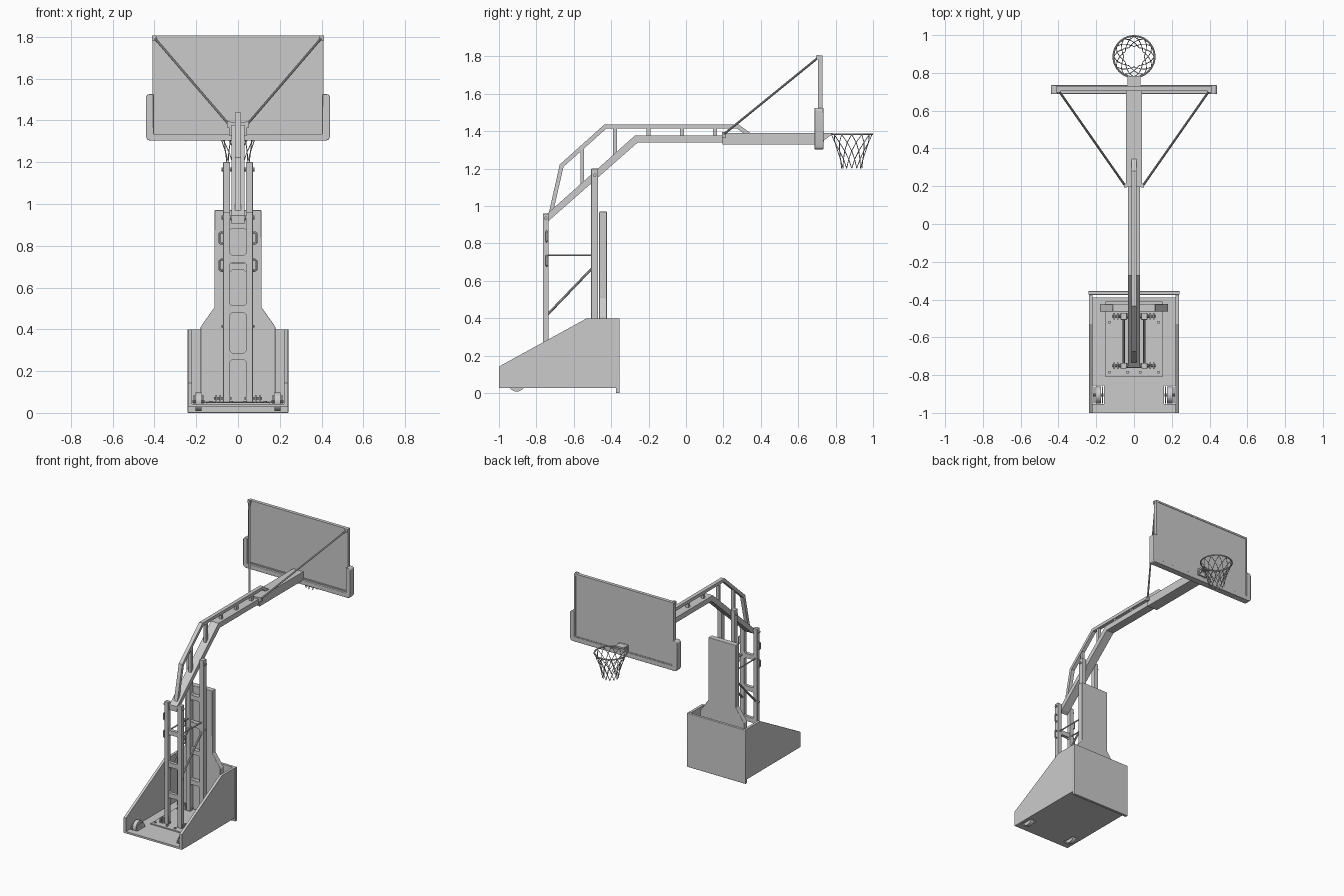
import bpy, bmesh, math
from mathutils import Vector

if "Cube" in bpy.data.objects:
    bpy.data.objects.remove(bpy.data.objects["Cube"])


def link(name, mesh):
    ob = bpy.data.objects.new(name, mesh)
    bpy.context.collection.objects.link(ob)
    return ob


def smooth(ob):
    bpy.ops.object.select_all(action='DESELECT')
    bpy.context.view_layer.objects.active = ob
    ob.select_set(True)
    bpy.ops.object.shade_smooth_by_angle(angle=math.radians(35))


def prism(name, profile, a, b, axis='x', bevel=0):
    """Extrude a 2D profile (yz for axis x, xz for axis y) from a to b."""
    bm = bmesh.new()
    place = (lambda p, t: (t, p[0], p[1])) if axis == 'x' else (lambda p, t: (p[0], t, p[1]))
    face = bm.faces.new([bm.verts.new(place(p, a)) for p in profile])
    ext = bmesh.ops.extrude_face_region(bm, geom=[face])
    shift = Vector((b - a, 0, 0)) if axis == 'x' else Vector((0, b - a, 0))
    bmesh.ops.translate(bm, vec=shift, verts=[v for v in ext['geom'] if isinstance(v, bmesh.types.BMVert)])
    bmesh.ops.recalc_face_normals(bm, faces=bm.faces)
    mesh = bpy.data.meshes.new(name)
    bm.to_mesh(mesh)
    bm.free()
    ob = link(name, mesh)
    if bevel:
        mod = ob.modifiers.new('bevel', 'BEVEL')
        mod.width, mod.segments, mod.limit_method = bevel, 3, 'ANGLE'
        smooth(ob)
    return ob


def box(name, x0, x1, y0, y1, z0, z1, bevel=0):
    return prism(name, [(y0, z0), (y1, z0), (y1, z1), (y0, z1)], x0, x1, 'x', bevel)


def tubes(name, paths, r, cyclic=False, res=3):
    """Round bars along polylines, joined into one mesh."""
    cu = bpy.data.curves.new(name, 'CURVE')
    cu.dimensions, cu.bevel_depth, cu.bevel_resolution, cu.use_fill_caps = '3D', r, res, True
    for path in paths:
        sp = cu.splines.new('POLY')
        sp.points.add(len(path) - 1)
        for pt, co in zip(sp.points, path):
            pt.co = (*co, 1)
        sp.use_cyclic_u = cyclic
    tmp = link(name + '_curve', cu)
    dg = bpy.context.evaluated_depsgraph_get()
    mesh = bpy.data.meshes.new_from_object(tmp.evaluated_get(dg))
    bpy.data.objects.remove(tmp)
    ob = link(name, mesh)
    smooth(ob)
    return ob


def bar(name, p, q, r, res=3):
    return tubes(name, [[p, q]], r, False, res)


# Base: floor (with wheel slots), side panels, front wall
box('floor', -0.16, 0.16, -1, -0.39, 0.028, 0.042)
side = [(-1, 0.028), (-0.375, 0.028), (-0.375, 0.4), (-0.53, 0.4), (-1, 0.142)]
for s in (-1, 1):
    box('floor_side_rear', s * 0.16, s * 0.222, -0.855, -0.39, 0.028, 0.042)
    box('floor_side_front', s * 0.16, s * 0.222, -1, -0.953, 0.028, 0.042)
    prism('side_panel', side, s * 0.22, s * 0.239)
box('front_wall', -0.241, 0.241, -0.375, -0.355, 0.0, 0.4, 0.003)

# Floor plate and bolts
box('floor_plate', -0.15, 0.15, -0.81, -0.41, 0.042, 0.05)
for x, y in [(0.13, -0.785), (0.033, -0.785), (0.13, -0.52)]:
    for s in (-1, 1):
        bar('floor_bolt', (s * x, y, 0.045), (s * x, y, 0.058), 0.008)

# Wheels with brackets
for s in (-1, 1):
    cx, cy, cz = s * 0.189, -0.905, 0.06
    bar('wheel', (cx - 0.014, cy, cz), (cx + 0.014, cy, cz), 0.045, 8).location.z = -0.007
    bar('wheel_axle', (cx - 0.028, cy, 0.055), (cx + 0.028, cy, 0.055), 0.008)
    for t in (-1, 1):
        arch = [(cy + 0.045 * math.cos(a), 0.05 + 0.035 * math.sin(a))
                for a in [math.pi * i / 8 for i in range(9)]]
        prism('wheel_bracket', [(cy - 0.045, 0.03), (cy + 0.045, 0.03)] + arch,
              cx + t * 0.02, cx + t * 0.025)

# Two ladder frames with gusseted rungs
ladders = [('rear', -0.765, -0.735, 0.96, (0.27, 0.497, 0.737)),
           ('front', -0.507, -0.47, 1.2, (0.27, 0.497, 0.70, 0.9))]
for label, y0, y1, top, rungs in ladders:
    for s in (-1, 1):
        box(label + '_post', s * 0.038, s * 0.071, y0, y1, 0.05, top, 0.003)
        ym = (y0 + y1) / 2
        # Foot hinge
        for x in (0.085, 0.104):
            box(label + '_foot_lug', s * (x - 0.004), s * (x + 0.004), ym - 0.018, ym + 0.018, 0.05, 0.085)
        bar(label + '_foot_pin', (s * 0.03, ym, 0.07), (s * 0.115, ym, 0.07), 0.007)
    for z in rungs:
        h, g, w = 0.017, 0.01, 0.039
        prism(label + '_rung', [(-w, z - h - g), (-w + g, z - h), (w - g, z - h), (w, z - h - g),
                                (w, z + h + g), (w - g, z + h), (-w + g, z + h), (-w, z + h + g)],
              y0 + 0.003, y1 - 0.003, 'y')

# Pivot bolts, cross rods, diagonal braces and grab handles
for y, z in [(-0.75, 0.935), (-0.488, 1.165)]:
    bar('pivot_bolt', (-0.08, y, z), (0.08, y, z), 0.009)
for s in (-1, 1):
    bar('cross_rod', (s * 0.054, -0.74, 0.737), (s * 0.054, -0.5, 0.737), 0.005)
    bar('diagonal_brace', (s * 0.054, -0.745, 0.415), (s * 0.054, -0.49, 0.68), 0.007)
    for y, z in [(-0.75, 0.415), (-0.488, 0.68)]:
        bar('brace_bolt', (s * 0.045, y, z), (s * 0.078, y, z), 0.007)
    for z in (0.81, 0.68):
        tubes('grab_handle', [[(s * 0.065, -0.745, z), (s * 0.082, -0.745, z), (s * 0.088, -0.745, z + 0.006),
                               (s * 0.088, -0.745, z + 0.048), (s * 0.082, -0.745, z + 0.054),
                               (s * 0.065, -0.745, z + 0.054)]], 0.005)

# Tall protective pad with flared foot
prism('post_pad', [(-0.18, 0.05), (0.18, 0.05), (0.18, 0.41), (0.113, 0.505), (0.113, 0.97),
                   (-0.113, 0.97), (-0.113, 0.505), (-0.18, 0.41)], -0.464, -0.423, 'y', 0.004)

# Main arm and wider end sleeve
prism('main_arm', [(-0.76, 0.905), (-0.735, 0.92), (-0.258, 1.34), (0.25, 1.34), (0.25, 1.378),
                   (-0.272, 1.378), (-0.735, 0.965), (-0.76, 0.945)], -0.031, 0.031)
box('arm_sleeve', -0.042, 0.042, 0.195, 0.706, 1.328, 1.391)

# Upper truss rail and its uprights
prism('truss_rail', [(-0.735, 0.955), (-0.675, 1.222), (-0.435, 1.437), (0.28, 1.437), (0.347, 1.388),
                     (0.31, 1.388), (0.272, 1.414), (-0.426, 1.414), (-0.655, 1.21), (-0.711, 0.965)],
      -0.014, 0.014)
for y, z0, z1 in [(-0.555, 1.1, 1.312), (-0.38, 1.26, 1.42), (-0.2, 1.37, 1.42),
                  (-0.022, 1.37, 1.42), (0.155, 1.37, 1.42)]:
    box('truss_upright', -0.011, 0.011, y - 0.01, y + 0.01, z0, z1)

# Backboard: panel, frame, edge padding
box('backboard_panel', -0.4, 0.4, 0.712, 0.727, 1.34, 1.8)
for s in (-1, 1):
    box('backboard_frame_side', s * 0.397, s * 0.41, 0.705, 0.73, 1.33, 1.805)
for z in (1.33, 1.792):
    box('backboard_frame_rail', -0.41, 0.41, 0.705, 0.73, z, z + 0.013)
u = [(-0.42, 1.303), (0.42, 1.303), (0.434, 1.308), (0.44, 1.322), (0.44, 1.515), (0.43, 1.525), (0.405, 1.525),
     (0.405, 1.335), (-0.405, 1.335), (-0.405, 1.525), (-0.43, 1.525), (-0.44, 1.515), (-0.44, 1.322), (-0.434, 1.308)]
prism('edge_pad', u, 0.687, 0.735, 'y', 0.004)

# Struts from the arm to the top corners
for s in (-1, 1):
    bar('strut', (s * 0.045, 0.2, 1.382), (s * 0.4, 0.708, 1.795), 0.006)
    box('strut_lower_tab', s * 0.036, s * 0.053, 0.193, 0.215, 1.365, 1.395)
    box('strut_upper_tab', s * 0.388, s * 0.412, 0.697, 0.712, 1.783, 1.807)

# Rim with mounting bracket
cy, rim_z, n = 0.886, 1.384, 12
ring = [(0.109 * math.cos(math.tau * i / 48), cy + 0.109 * math.sin(math.tau * i / 48), rim_z) for i in range(48)]
tubes('rim', [ring], 0.005, True)
box('rim_plate', -0.036, 0.036, 0.727, 0.737, 1.345, 1.392)
box('rim_bracket', -0.034, 0.034, 0.735, 0.783, 1.379, 1.391)
for s in (-1, 1):
    prism('rim_gusset', [(0.735, 1.35), (0.735, 1.382), (0.78, 1.382)], s * 0.022, s * 0.028)

# Net: crossing cords that step half a cell at each level
levels = [(0.108, 1.382), (0.093, 1.34), (0.075, 1.295), (0.062, 1.25), (0.054, 1.202)]
cords = []
for i in range(n):
    for d in (-1, 1):
        cords.append([(r * math.cos(math.tau * (i + d * k / 2) / n),
                       cy + r * math.sin(math.tau * (i + d * k / 2) / n), z)
                      for k, (r, z) in enumerate(levels)])
tubes('net', cords, 0.0022, False, 1)
